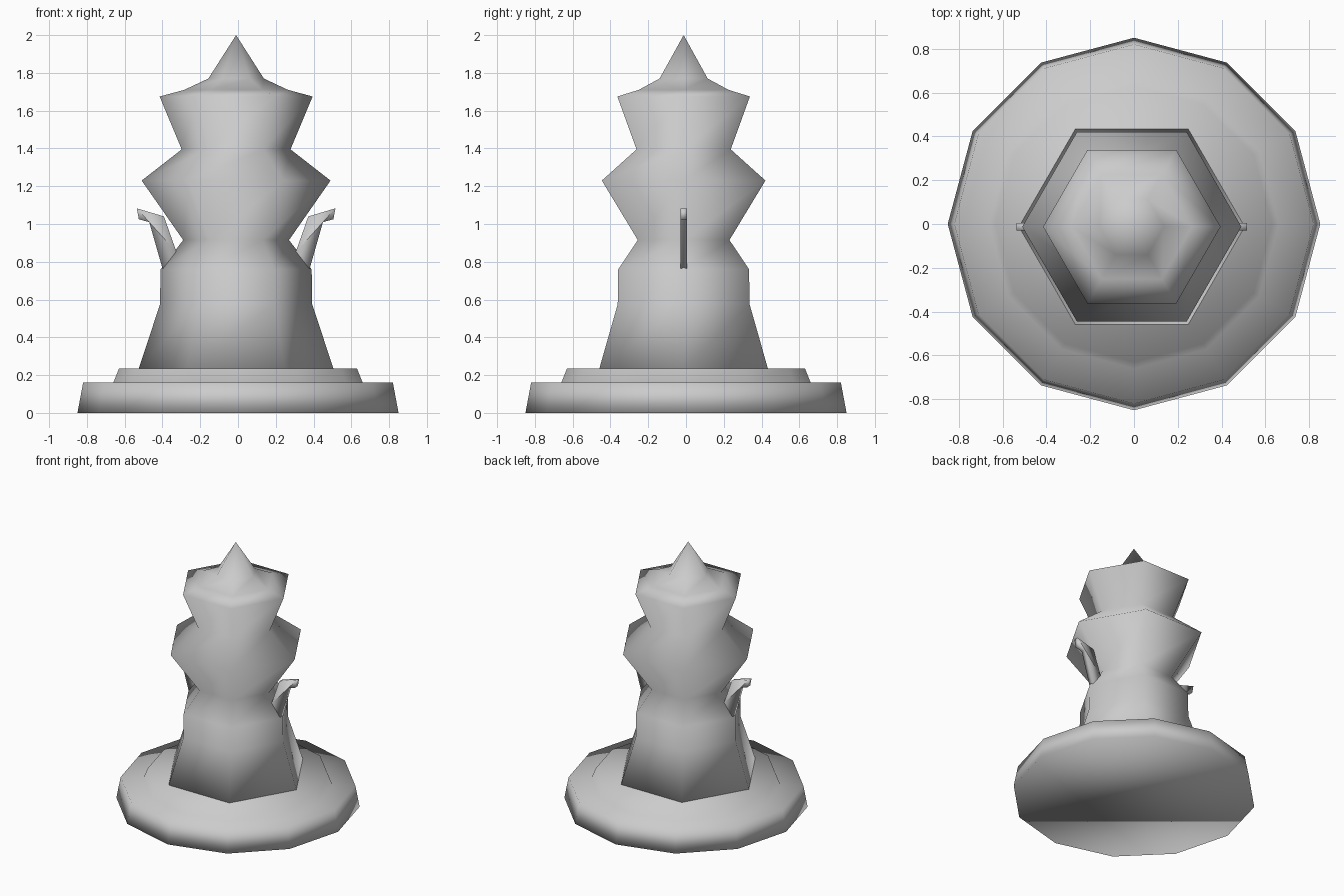
import bpy, bmesh, math

old = bpy.data.objects.get("Cube")
if old:
    bpy.data.objects.remove(old, do_unlink=True)

stone = bpy.data.materials.new("plain_grey")
stone.use_nodes = True
grey = (0.6, 0.6, 0.6, 1)
stone.diffuse_color = grey
stone.node_tree.nodes["Principled BSDF"].inputs["Base Color"].default_value = grey

CX, CY = -0.01, -0.0125  # axis of the tower


def finish(name, bm):
    bmesh.ops.recalc_face_normals(bm, faces=bm.faces)
    for f in bm.faces:
        f.smooth = True
    mesh = bpy.data.meshes.new(name)
    bm.to_mesh(mesh)
    bm.free()
    mesh.materials.append(stone)
    obj = bpy.data.objects.new(name, mesh)
    bpy.context.collection.objects.link(obj)
    return obj


def turned(name, profile, sides, cx=0, cy=0):
    """Stack polygon rings (radius, height); a zero radius closes to a point."""
    bm = bmesh.new()
    rings = []
    for r, z in profile:
        count = sides if r else 1
        rings.append([bm.verts.new((cx + r * math.cos(math.tau * i / sides),
                                    cy + r * math.sin(math.tau * i / sides), z))
                      for i in range(count)])
    for low, high in zip(rings, rings[1:]):
        for i in range(sides):
            j = (i + 1) % sides
            if len(high) == 1:
                bm.faces.new((low[i], low[j], high[0]))
            else:
                bm.faces.new((low[i], low[j], high[j], high[i]))
    bm.faces.new(rings[0][::-1])
    if len(rings[-1]) > 1:
        bm.faces.new(rings[-1])
    return finish(name, bm)


# Stepped twelve-sided plinth
turned("plinth", [(0.85, 0), (0.82, 0.16), (0.66, 0.16), (0.63, 0.235)], 12)

# Six-sided tower with waists, flared collars and a pointed cap
turned("tower", [(0.515, 0.235), (0.403, 0.575), (0.4, 0.76), (0.28, 0.915),
                 (0.5, 1.23), (0.288, 1.395), (0.405, 1.675), (0.275, 1.71),
                 (0.147, 1.77), (0, 2)], 6, CX, CY)

# Thin bent arms, one on each side
outline = [(0.28, 0.765), (0.39, 0.765), (0.46, 1.01), (0.515, 1.025),
           (0.526, 1.083), (0.382, 1.04), (0.315, 0.85)]
for name, side in (("left_arm", 1), ("right_arm", -1)):
    bm = bmesh.new()
    face = bm.faces.new([bm.verts.new((CX + side * x, CY - 0.0175, z))
                         for x, z in outline])
    ext = bmesh.ops.extrude_face_region(bm, geom=[face])
    bmesh.ops.translate(bm, vec=(0, 0.035, 0),
                        verts=[v for v in ext["geom"] if isinstance(v, bmesh.types.BMVert)])
    finish(name, bm)
